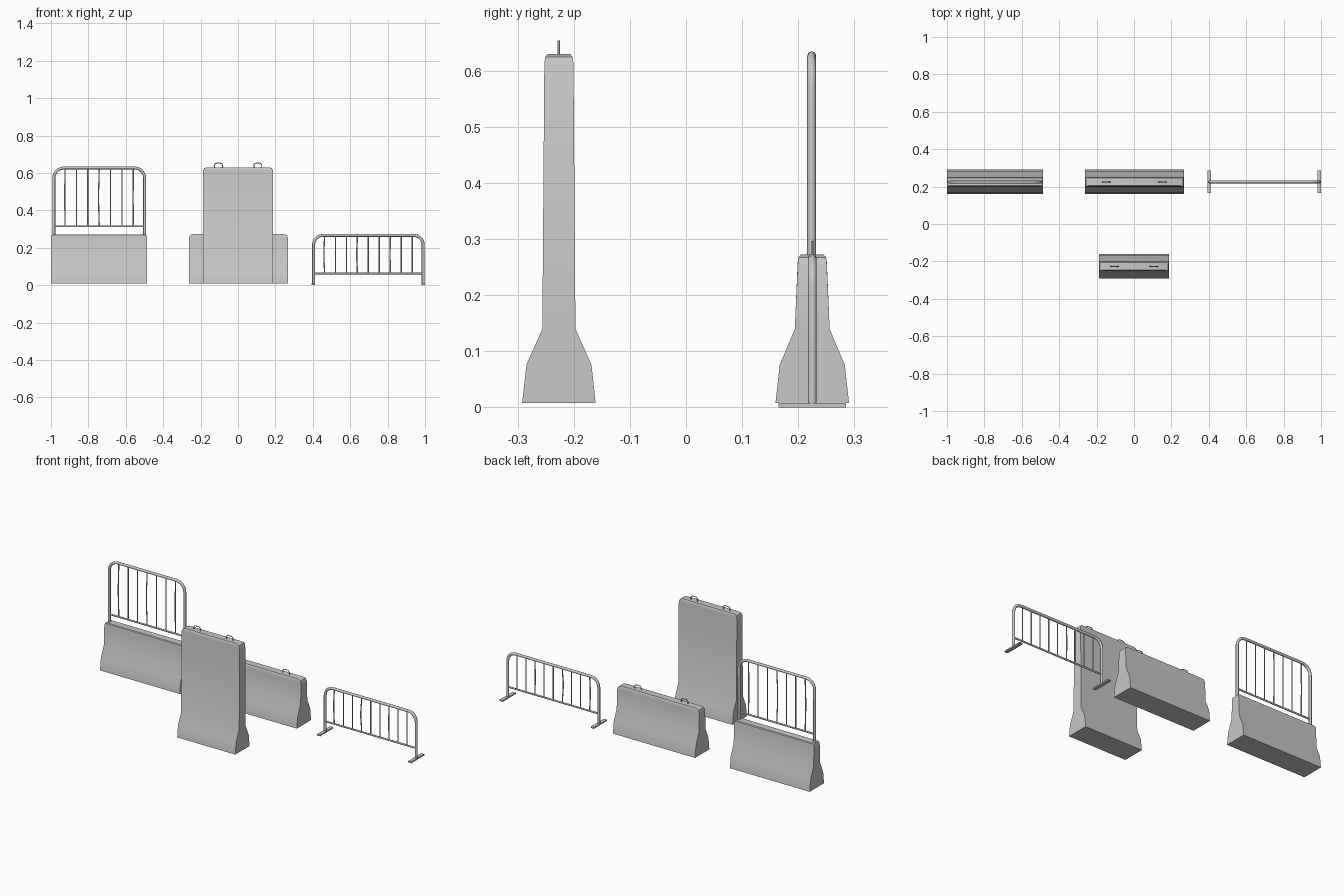
import bpy, bmesh, math, random
from mathutils import Matrix

random.seed(4)
if "Cube" in bpy.data.objects:
    bpy.data.objects.remove(bpy.data.objects["Cube"])

grey = bpy.data.materials.new("light_grey")
grey.use_nodes = True
grey.diffuse_color = (0.58, 0.58, 0.58, 1)
grey.node_tree.nodes["Principled BSDF"].inputs["Base Color"].default_value = grey.diffuse_color


def finish(obj, angle=35):
    obj.data.materials.clear()
    obj.data.materials.append(grey)
    bpy.ops.object.select_all(action='DESELECT')
    obj.select_set(True)
    bpy.context.view_layer.objects.active = obj
    bpy.ops.object.shade_smooth_by_angle(angle=math.radians(angle))


def mesh_object(name, bm):
    bmesh.ops.recalc_face_normals(bm, faces=bm.faces)
    me = bpy.data.meshes.new(name)
    bm.to_mesh(me)
    bm.free()
    obj = bpy.data.objects.new(name, me)
    bpy.context.collection.objects.link(obj)
    finish(obj)
    return obj


def tubes(name, paths, radius, sides_res=2):
    """Sweep a round section along each path and turn the result into one mesh."""
    cu = bpy.data.curves.new(name, 'CURVE')
    cu.dimensions = '3D'
    cu.bevel_depth = radius
    cu.bevel_resolution = sides_res
    cu.use_fill_caps = True
    for path in paths:
        sp = cu.splines.new('POLY')
        sp.points.add(len(path) - 1)
        for p, co in zip(sp.points, path):
            p.co = (*co, 1)
    obj = bpy.data.objects.new(name, cu)
    bpy.context.collection.objects.link(obj)
    bpy.ops.object.select_all(action='DESELECT')
    obj.select_set(True)
    bpy.context.view_layer.objects.active = obj
    bpy.ops.object.convert(target='MESH')
    obj = bpy.context.view_layer.objects.active
    finish(obj, 50)
    return obj


def arch(x0, x1, y, z0, z1, r, steps=5):
    """Two posts joined by a top rail through rounded corners."""
    pts = [(x0, y, z0)]
    for cx, start in ((x0 + r, math.pi), (x1 - r, math.pi / 2)):
        for i in range(steps + 1):
            a = start - i / steps * math.pi / 2
            pts.append((cx + r * math.cos(a), y, z1 - r + r * math.sin(a)))
    return pts + [(x1, y, z0)]


def concrete_block(name, x0, x1, y, top, corner, waist):
    """Flared concrete wall built as a stack of rectangular rings."""
    cx, hx = (x0 + x1) / 2, (x1 - x0) / 2
    rings = [(0.008, hx, 0.0655), (0.076, hx, 0.058), (0.14, hx, waist),
             (top - corner, hx, 0.026),
             (top - corner * 0.3, hx - corner * 0.3, 0.0245),
             (top, hx - corner, 0.020)]
    bm = bmesh.new()
    loops = [[bm.verts.new((cx + sx * w, y + sy * d, z))
              for sx, sy in ((-1, -1), (1, -1), (1, 1), (-1, 1))]
             for z, w, d in rings]
    bm.faces.new(loops[0])
    bm.faces.new(loops[-1])
    for low, high in zip(loops, loops[1:]):
        for i in range(4):
            j = (i + 1) % 4
            bm.faces.new((low[i], low[j], high[j], high[i]))
    return mesh_object(name, bm)


def lifting_loops(name, centres, y, top):
    tubes(name, [arch(c - 0.021, c + 0.021, y, top - 0.01, top + 0.022, 0.011, 3)
                 for c in centres], 0.0025, 1)


def fence(name, x0, x1, y, z0, z1, rail, bars, r):
    """Arched frame, lower rail and thin bars, some of them bent."""
    tubes(name + "_frame", [arch(x0, x1, y, z0, z1, r)], 0.008)
    tubes(name + "_lower_rail", [[(x0, y, rail), (x1, y, rail)]], 0.005)
    paths = []
    for i in range(1, bars + 1):
        x = x0 + (x1 - x0) * i / (bars + 1)
        bend = random.uniform(-0.005, 0.005) if i % 3 == 1 else 0
        path = []
        for k in range(6):
            t = k / 5
            push = bend * math.sin(t * math.pi) ** 2
            path.append((x + push, y + push * 0.5, rail + (z1 - rail) * t))
        paths.append(path)
    tubes(name + "_bars", paths, 0.0033, 1)


# Tall block in front
concrete_block("tall_block", -0.187, 0.187, -0.2265, 0.63, 0.018, 0.0295)
lifting_loops("tall_block_loops", (-0.104, 0.106), -0.2265, 0.63)

# Low block in the middle of the back row
concrete_block("low_block", -0.262, 0.267, 0.225, 0.273, 0.02, 0.031)
lifting_loops("low_block_loops", (-0.149, 0.152), 0.225, 0.273)

# Low block carrying a tall fence
concrete_block("fence_block", -1.0, -0.486, 0.225, 0.271, 0.012, 0.031)
fence("tall_fence", -0.985, -0.499, 0.224, 0.25, 0.627, 0.315, 7, 0.055)

# Free-standing crowd fence with flat feet
fence("low_fence", 0.404, 0.99, 0.225, 0.004, 0.266, 0.063, 9, 0.05)
for side, x in (("right", 0.403), ("left", 0.99)):
    bm = bmesh.new()
    bmesh.ops.create_cube(bm, size=1, matrix=Matrix.Translation((x, 0.225, 0.004))
                          @ Matrix.Diagonal((0.02, 0.12, 0.008, 1)))
    mesh_object(side + "_foot", bm)
